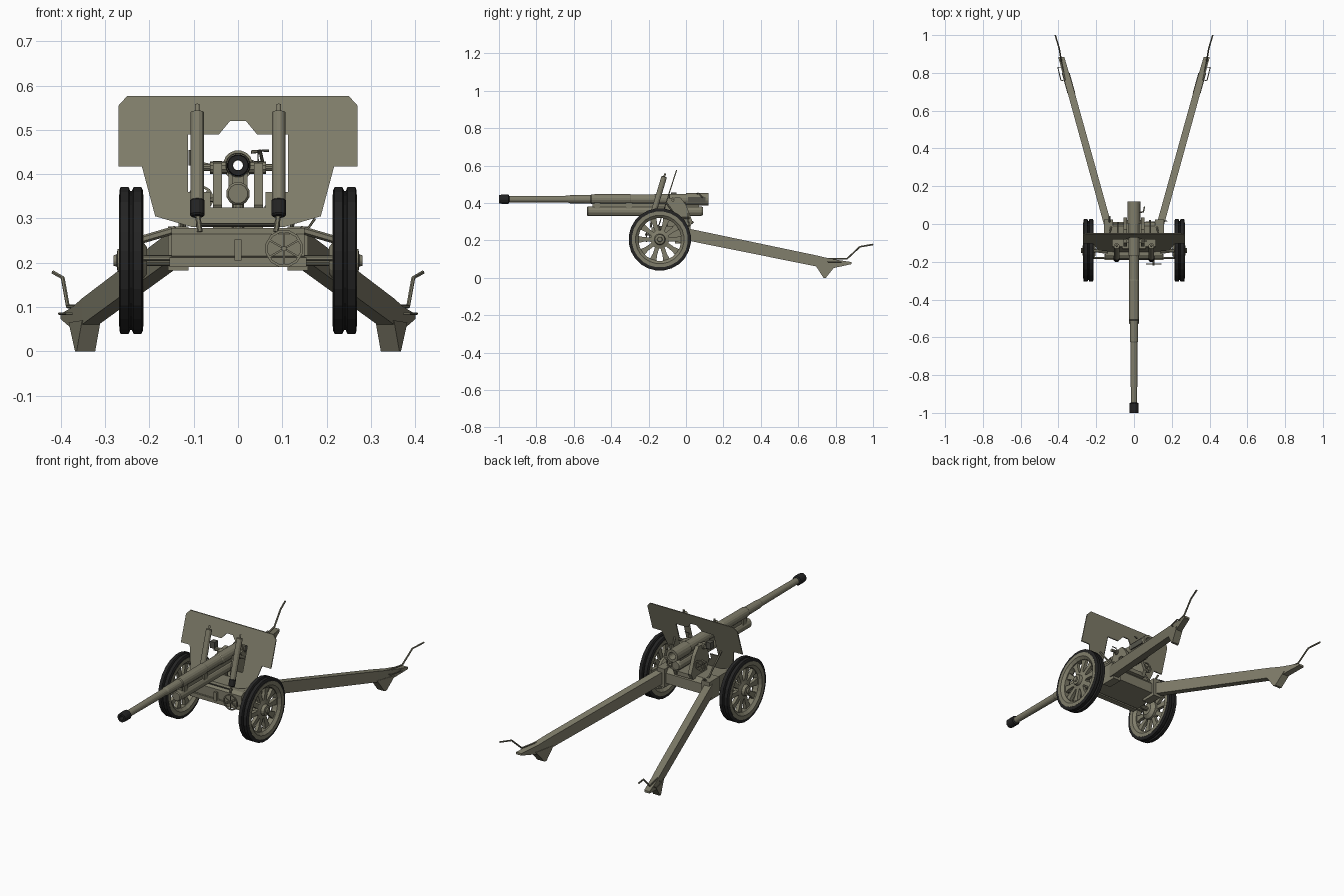
import bpy, bmesh, math
from mathutils import Vector


def material(name, col):
    m = bpy.data.materials.new(name)
    m.diffuse_color = (*col, 1)
    return m


OLIVE = material("olive_paint", (0.215, 0.205, 0.145))
BLACK = material("black_rubber", (0.017, 0.017, 0.017))
STEEL = material("dark_steel", (0.09, 0.088, 0.07))


def loft(name, rings, mat=OLIVE, mirror=False, closed=False):
    """Skin successive rings of points; closed joins last ring to first."""
    bm = bmesh.new()
    vs = [[bm.verts.new(p) for p in r] for r in rings]
    n = len(vs[0])
    pairs = list(zip(vs, vs[1:])) + ([(vs[-1], vs[0])] if closed else [])
    for a, b in pairs:
        for i in range(n):
            j = (i + 1) % n
            bm.faces.new((a[i], a[j], b[j], b[i]))
    if not closed:
        bm.faces.new(vs[0])
        bm.faces.new(vs[-1])
    bmesh.ops.recalc_face_normals(bm, faces=bm.faces)
    me = bpy.data.meshes.new(name)
    bm.to_mesh(me)
    bm.free()
    me.materials.append(mat)
    ob = bpy.data.objects.new(name, me)
    bpy.context.collection.objects.link(ob)
    if mirror:
        ob.modifiers.new("Mirror", 'MIRROR').use_mirror_merge = False
    return ob


def circle(c, d, r, n):
    d = Vector(d).normalized()
    u = d.cross(Vector((0, 0, 1)) if abs(d.z) < 0.9 else Vector((1, 0, 0))).normalized()
    v = d.cross(u)
    ts = [2 * math.pi * (i + 0.5) / n for i in range(n)]
    return [Vector(c) + u * r * math.cos(t) + v * r * math.sin(t) for t in ts]


def lathe(name, c, d, prof, n=16, **k):
    """prof is (distance along d, radius)."""
    dn = Vector(d).normalized()
    return loft(name, [circle(Vector(c) + dn * t, d, r, n) for t, r in prof], **k)


def tube(name, pts, r, n=6, **k):
    ps = [Vector(p) for p in pts]
    rings = []
    for i, p in enumerate(ps):
        d = ps[min(i + 1, len(ps) - 1)] - ps[max(i - 1, 0)]
        rings.append(circle(p, d, r, n))
    return loft(name, rings, **k)


def box(name, x0, x1, y0, y1, z0, z1, **k):
    return loft(name, [[(x0, y, z0), (x1, y, z0), (x1, y, z1), (x0, y, z1)] for y in (y0, y1)], **k)


def side_plate(name, pts, x0, x1, **k):
    """Outline in (y, z), extruded along x."""
    return loft(name, [[(x, y, z) for y, z in pts] for x in (x0, x1)], **k)


# Barrel with through bore, muzzle brake and breech
Y = (0, 1, 0)
B = (0, 0, 0.42)
lathe("barrel", B, Y, [(-0.95, 0.011), (-0.95, 0.017), (-0.63, 0.019), (-0.62, 0.022),
      (-0.51, 0.023), (-0.505, 0.027), (-0.30, 0.028), (-0.295, 0.026), (-0.17, 0.026),
      (-0.165, 0.029), (0.01, 0.029), (0.01, 0.011)], closed=True)
lathe("muzzle_brake", B, Y, [(-1, 0.012), (-1, 0.023), (-0.985, 0.025), (-0.95, 0.025),
      (-0.945, 0.018), (-0.945, 0.012)], mat=BLACK, closed=True)
lathe("breech_ring", B, Y, [(0.0, 0.012), (0.0, 0.034), (0.12, 0.034), (0.12, 0.02),
      (0.07, 0.012)], closed=True)
box("breech_block_plate", 0.028, 0.035, 0.012, 0.105, 0.402, 0.432, mat=STEEL)
tube("breech_lever", [(0.03, 0.06, 0.45), (0.05, 0.065, 0.452), (0.055, 0.09, 0.43)], 0.004)

# Recoil cradle beneath the barrel
lathe("recoil_cylinder", (0, 0, 0.356), Y, [(-0.53, 0.022), (-0.525, 0.027), (0.08, 0.027), (0.09, 0.022)], n=12)
box("cradle_neck", -0.014, 0.014, -0.50, 0.07, 0.375, 0.398)
for y in (-0.49, -0.32):
    box("cradle_collar", -0.022, 0.022, y, y + 0.03, 0.37, 0.402)

# Upper carriage cheeks, trunnions and pivot
side_plate("carriage_cheek", [(-0.12, 0.33), (-0.10, 0.425), (-0.03, 0.43), (0.0, 0.39),
           (0.035, 0.30), (0.02, 0.27), (-0.09, 0.27)], 0.036, 0.056, mirror=True)
lathe("trunnion", (0.025, -0.07, 0.415), (1, 0, 0), [(0, 0.014), (0.038, 0.014), (0.038, 0.008), (0.068, 0.008)], n=10, mirror=True)
box("carriage_floor", -0.056, 0.056, -0.10, 0.02, 0.268, 0.29)
lathe("pivot_post", (0, -0.11, 0.26), (0, 0, 1), [(0, 0.013), (0.08, 0.013)], n=10)

# Sloped shield with stepped window
def shield_y(z):
    return -0.05 + (z - 0.577) * 0.32


outline = [(0, 0.577), (0.25, 0.577), (0.27, 0.555), (0.27, 0.417), (0.217, 0.417),
           (0.187, 0.305), (0.105, 0.281), (0, 0.281), (0, 0.325), (0.062, 0.325),
           (0.062, 0.36), (0.113, 0.36), (0.113, 0.49), (0.043, 0.49), (0.018, 0.52), (0, 0.52)]
loft("shield", [[(x, shield_y(z) + t, z) for x, z in outline] for t in (-0.003, 0.003)], mirror=True)
tube("shield_brace", [(0.14, -0.105, 0.40), (0.12, -0.01, 0.27)], 0.005, mirror=True)

# Balancing cylinders leaning with the shield
base = Vector((0.092, -0.187, 0.305))
lean = Vector((0, 0.30, 1))
lathe("balance_cylinder", base, lean, [(0.03, 0.0155), (0.245, 0.0155), (0.247, 0.005), (0.264, 0.005)], n=12, mirror=True)
lathe("balance_collar", base, lean, [(0, 0.014), (0.004, 0.017), (0.036, 0.017), (0.04, 0.014)], n=12, mat=BLACK, mirror=True)
tube("balance_link", [base + lean * 0.01, (0.086, -0.188, 0.27)], 0.006, mirror=True)
tube("balance_crossbar", [(-0.095, -0.185, 0.286), (0.095, -0.185, 0.286)], 0.004, mat=STEEL)

# Lower carriage and axle
side_plate("lower_carriage", [(-0.185, 0.215), (-0.185, 0.265), (-0.165, 0.278), (-0.01, 0.278),
           (0.01, 0.255), (0.01, 0.2), (-0.15, 0.19)], -0.15, 0.15)
box("carriage_lip", -0.155, 0.155, -0.19, -0.16, 0.19, 0.212)
box("front_bracket", -0.008, 0.008, -0.197, -0.18, 0.205, 0.252)
box("trail_hinge", 0.112, 0.158, -0.06, 0.025, 0.182, 0.282, mirror=True)
tube("axle", [(-0.275, -0.14, 0.205), (0.275, -0.14, 0.205)], 0.012, n=10)
tube("axle_rod", [(-0.215, -0.18, 0.21), (0.215, -0.18, 0.21)], 0.006)
tube("suspension_arm", [(0.14, -0.15, 0.275), (0.225, -0.14, 0.25)], 0.009, mirror=True)

# Wheels: twin tyres, rim, spokes and hub
W = (0, -0.14, 0.205)
X = (1, 0, 0)
for x in (0.215, 0.244):
    lathe("tyre", W, X, [(x, 0.146), (x, 0.16), (x + 0.003, 0.167), (x + 0.021, 0.167),
          (x + 0.024, 0.16), (x + 0.024, 0.146)], n=24, mat=BLACK, closed=True, mirror=True)
lathe("tyre_core", W, X, [(0.23, 0.14), (0.23, 0.158), (0.255, 0.158), (0.255, 0.14)], n=24, mat=BLACK, closed=True, mirror=True)
lathe("wheel_rim", W, X, [(0.214, 0.13), (0.214, 0.15), (0.269, 0.15), (0.269, 0.13), (0.256, 0.115),
      (0.228, 0.115)], n=24, closed=True, mirror=True)
lathe("wheel_hub", W, X, [(0.205, 0.03), (0.22, 0.05), (0.25, 0.05), (0.256, 0.03), (0.272, 0.026),
      (0.274, 0.014), (0.281, 0.012)], n=16, mirror=True)
for i in range(10):
    a = 2 * math.pi * i / 10
    u, v = Vector((0, math.cos(a), math.sin(a))), Vector((0, -math.sin(a), math.cos(a)))
    loft("wheel_spoke", [[Vector(W) + u * r + v * s * w + Vector((x, 0, 0))
         for s, x in ((-1, 0.232), (1, 0.232), (1, 0.25), (-1, 0.25))]
         for r, w in ((0.035, 0.011), (0.085, 0.012), (0.122, 0.02))], mirror=True)

# Split trails, spades and lifting handles
def trail_x(y):
    return 0.14 + 0.277 * y


def trail_ring(y, z0, z1, w):
    c = trail_x(y)
    return [(c - w, y, z0), (c + w, y, z0), (c + w, y, z1), (c - w, y, z1)]


loft("trail", [trail_ring(*r) for r in ((-0.02, 0.205, 0.27, 0.02), (0.70, 0.06, 0.119, 0.019),
     (0.78, 0.05, 0.10, 0.018), (0.885, 0.073, 0.084, 0.016))], mirror=True)
loft("spade", [[(trail_x(y) + s, y, z) for y, z in ((0.69, 0.07), (0.735, 0.0), (0.748, 0.0),
     (0.80, 0.065))] for s in (-0.021, 0.021)], mirror=True)
tube("trail_handle", [(trail_x(0.76) + 0.012, 0.76, 0.102), (trail_x(0.86) + 0.006, 0.86, 0.101),
     (0.396, 0.93, 0.166), (0.417, 1.0, 0.178)], 0.0045, mirror=True)
x = trail_x(0.8)
tube("trail_grip", [(x + 0.012, 0.76, 0.085), (x + 0.025, 0.76, 0.085), (x + 0.042, 0.83, 0.085),
     (x + 0.022, 0.83, 0.085)], 0.003, mirror=True)

# Handwheels
def handwheel(name, c, d, r, spokes):
    c, d = Vector(c), Vector(d).normalized()
    lathe(name + "_rim", c, d, [(-0.003, r - 0.006), (-0.003, r), (0.003, r), (0.003, r - 0.006)], n=12, closed=True)
    pts = circle(c, d, r - 0.003, spokes)
    for p in pts:
        tube(name + "_spoke", [c, p], 0.003, n=4)


handwheel("front_handwheel", (0.104, -0.212, 0.232), Y, 0.043, 6)
tube("front_handwheel_shaft", [(0.104, -0.22, 0.232), (0.104, -0.15, 0.232)], 0.006)
handwheel("elevation_handwheel", (-0.085, 0.0, 0.345), Y, 0.03, 4)
tube("elevation_shaft", [(-0.085, 0.01, 0.345), (-0.085, -0.05, 0.345), (-0.04, -0.06, 0.34)], 0.005)
handwheel("traverse_handwheel", (0.085, 0.01, 0.32), Y, 0.026, 4)
tube("traverse_shaft", [(0.085, 0.02, 0.32), (0.085, -0.05, 0.32), (0.04, -0.06, 0.32)], 0.005)

# Sight arm and small rails
tube("sight_arm", [(0.056, -0.08, 0.415), (0.046, -0.09, 0.42), (0.045, -0.09, 0.453), (0.07, -0.09, 0.453)], 0.003, mat=STEEL)
box("sight_box", -0.112, -0.085, -0.08, -0.05, 0.42, 0.455, mat=STEEL)
tube("sight_bracket", [(-0.05, -0.065, 0.415), (-0.10, -0.065, 0.425)], 0.006)
tube("release_lever", [(0.11, 0.015, 0.275), (0.158, 0.015, 0.277), (0.174, 0.015, 0.30)], 0.003)
tube("release_rod", [(-0.13, 0.0, 0.27), (-0.13, 0.04, 0.30)], 0.005)
